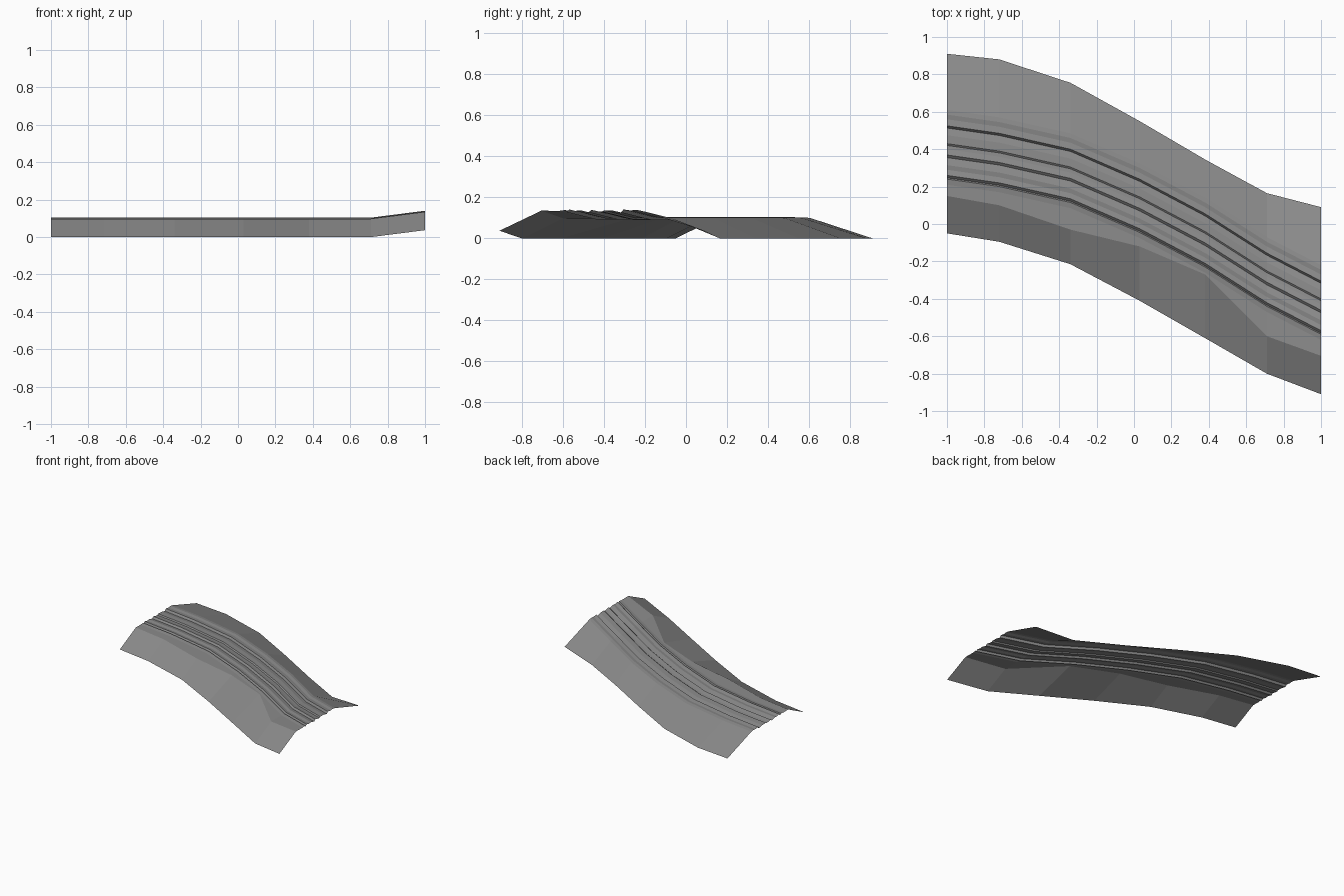
import bpy
import bmesh

cube = bpy.data.objects.get("Cube")
if cube:
    bpy.data.objects.remove(cube, do_unlink=True)

grey = bpy.data.materials.new("earth grey")
grey.use_nodes = True
colour = (0.26, 0.26, 0.26, 1)
grey.diffuse_color = colour
grey.node_tree.nodes["Principled BSDF"].inputs["Base Color"].default_value = colour

# Stations along the road: x, front foot, front crest, axis, back foot (y), lift
stations = [
    (-1.0, -0.05, 0.15, 0.375, 0.91, 0),
    (-0.72, -0.095, 0.10, 0.335, 0.88, 0),
    (-0.34, -0.215, -0.03, 0.25, 0.755, 0),
    (0.03, -0.41, -0.12, 0.09, 0.55, 0),
    (0.38, -0.61, -0.27, -0.095, 0.345, 0),
    (0.71, -0.80, -0.60, -0.305, 0.165, 0),
    (1.0, -0.91, -0.705, -0.455, 0.09, 0.037),
]

# Rutted road profile: offset from the axis, height
ruts = [
    (-0.165, 0.097), (-0.135, 0.101), (-0.128, 0.091), (-0.115, 0.104),
    (-0.085, 0.097), (-0.06, 0.1), (-0.02, 0.09), (-0.006, 0.102),
    (0.025, 0.095), (0.045, 0.093), (0.055, 0.1), (0.10, 0.098),
    (0.138, 0.089), (0.15, 0.104), (0.185, 0.099), (0.21, 0.102),
]
CREST = 0.098
BACK = 0.235


def loft(name, sections):
    """Skin a row of matching cross-sections with an open sheet."""
    bm = bmesh.new()
    rows = [[bm.verts.new(p) for p in s] for s in sections]
    for a, b in zip(rows, rows[1:]):
        for i in range(len(a) - 1):
            bm.faces.new((a[i], b[i], b[i + 1], a[i + 1]))
    mesh = bpy.data.meshes.new(name)
    bm.to_mesh(mesh)
    bm.free()
    mesh.materials.append(grey)
    obj = bpy.data.objects.new(name, mesh)
    bpy.context.collection.objects.link(obj)
    return obj


front, road, back = [], [], []
for x, foot, crest, axis, rear, lift in stations:
    front_crest = (x, crest, CREST + lift)
    back_crest = (x, axis + BACK, CREST + lift)
    front.append([(x, foot, lift), front_crest])
    road.append([front_crest]
                + [(x, axis + u, z + lift) for u, z in ruts]
                + [back_crest])
    back.append([back_crest, (x, rear, lift)])

# Embankments and the road between them
loft("front_embankment", front)
loft("rutted_road", road)
loft("back_embankment", back)
